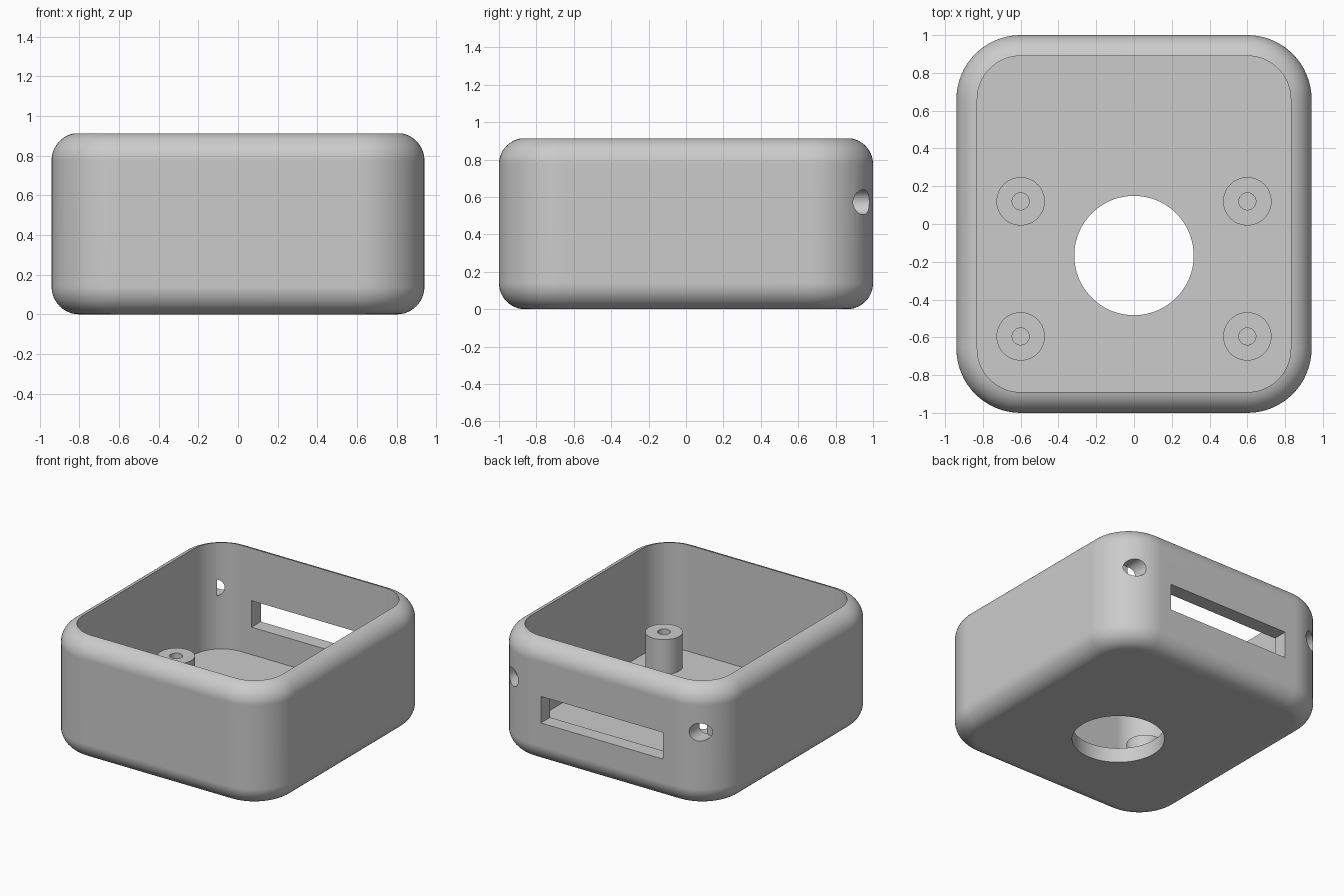
import bpy, bmesh, math

if "Cube" in bpy.data.objects:
    bpy.data.objects.remove(bpy.data.objects["Cube"], do_unlink=True)

HALF_X, HALF_Y, HEIGHT = 0.94, 1.0, 0.915
CORNER, FILLET, WALL = 0.34, 0.14, 0.11

grey = bpy.data.materials.new("plain grey")
grey.use_nodes = True
grey.diffuse_color = (0.6, 0.6, 0.6, 1)
grey.node_tree.nodes["Principled BSDF"].inputs["Base Color"].default_value = (0.6, 0.6, 0.6, 1)


def make_object(name, bm):
    bmesh.ops.recalc_face_normals(bm, faces=bm.faces)
    mesh = bpy.data.meshes.new(name)
    bm.to_mesh(mesh)
    bm.free()
    mesh.materials.append(grey)
    obj = bpy.data.objects.new(name, mesh)
    bpy.context.collection.objects.link(obj)
    return obj


def activate(obj):
    bpy.ops.object.select_all(action='DESELECT')
    obj.select_set(True)
    bpy.context.view_layer.objects.active = obj


def loft(bm, rings, closed_ends=True):
    loops = [[bm.verts.new(p) for p in ring] for ring in rings]
    n = len(loops[0])
    for a, b in zip(loops, loops[1:]):
        for i in range(n):
            j = (i + 1) % n
            bm.faces.new((a[i], a[j], b[j], b[i]))
    if closed_ends:
        bm.faces.new(loops[0])
        bm.faces.new(loops[-1])


def rounded_ring(inset, z, steps=16):
    """Rounded rectangle outline, moved inwards by inset."""
    r = CORNER - inset
    cx, cy = HALF_X - CORNER, HALF_Y - CORNER
    points = []
    for quarter, (sx, sy) in enumerate(((1, 1), (-1, 1), (-1, -1), (1, -1))):
        for k in range(steps + 1):
            a = (quarter + k / steps) * math.pi / 2
            points.append((sx * cx + r * math.cos(a), sy * cy + r * math.sin(a), z))
    return points


def circle(x, y, r, z, n=48):
    return [(x + r * math.cos(math.tau * i / n), y + r * math.sin(math.tau * i / n), z)
            for i in range(n)]


# Tray: bottom fillet, outer wall, rim fillet, then the cavity down to the floor
section = []
for k in range(13):
    a = k / 12 * math.pi / 2
    section.append((FILLET * (1 - math.sin(a)), FILLET * (1 - math.cos(a))))
rim_angle = math.acos((FILLET - WALL) / FILLET)
for k in range(13):
    a = k / 12 * rim_angle
    section.append((FILLET * (1 - math.cos(a)), HEIGHT - FILLET * (1 - math.sin(a))))
section.append((WALL, WALL))
bm = bmesh.new()
loft(bm, [rounded_ring(inset, z) for inset, z in section])
tray = make_object("tray", bm)


# Cutters
def cut(name, bm):
    cutter = make_object(name, bm)
    cutter.hide_render = True
    mod = tray.modifiers.new(name, 'BOOLEAN')
    mod.operation = 'DIFFERENCE'
    mod.solver = 'EXACT'
    mod.object = cutter
    activate(tray)
    bpy.ops.object.modifier_apply(modifier=mod.name)
    bpy.data.objects.remove(cutter, do_unlink=True)


# Large round hole in the floor
bm = bmesh.new()
loft(bm, [circle(0, -0.167, 0.316, z, 96) for z in (-0.1, 0.2)])
cut("floor_hole_cutter", bm)

# Long slot in the back wall
bm = bmesh.new()
loft(bm, [[(-0.51, y, 0.317), (0.51, y, 0.317), (0.51, y, 0.517), (-0.51, y, 0.517)]
          for y in (0.8, 1.1)])
cut("slot_cutter", bm)

# Round holes at the back corners
for side in (-1, 1):
    bm = bmesh.new()
    loft(bm, [[(x, y, z) for x, z, _ in circle(side * 0.78, 0.572, 0.067, 0)]
              for y in (0.83, 1.1)])
    cut("corner_hole_cutter", bm)

# Screw posts on the floor
posts = []
for side, label in ((-1, "right"), (1, "left")):
    for y, place in ((0.12, "back"), (-0.595, "front")):
        x = side * 0.6
        bm = bmesh.new()
        loft(bm, [circle(x, y, r, z) for r, z in
                  ((0.128, WALL), (0.128, 0.371), (0.045, 0.371), (0.045, WALL))], False)
        posts.append(make_object(f"{place}_{label}_post", bm))

# Smooth shading with crisp edges
for obj in [tray] + posts:
    activate(obj)
    bpy.ops.object.shade_smooth_by_angle(angle=math.radians(30))
    mod = obj.modifiers.new("even_normals", 'WEIGHTED_NORMAL')
    mod.keep_sharp = True
